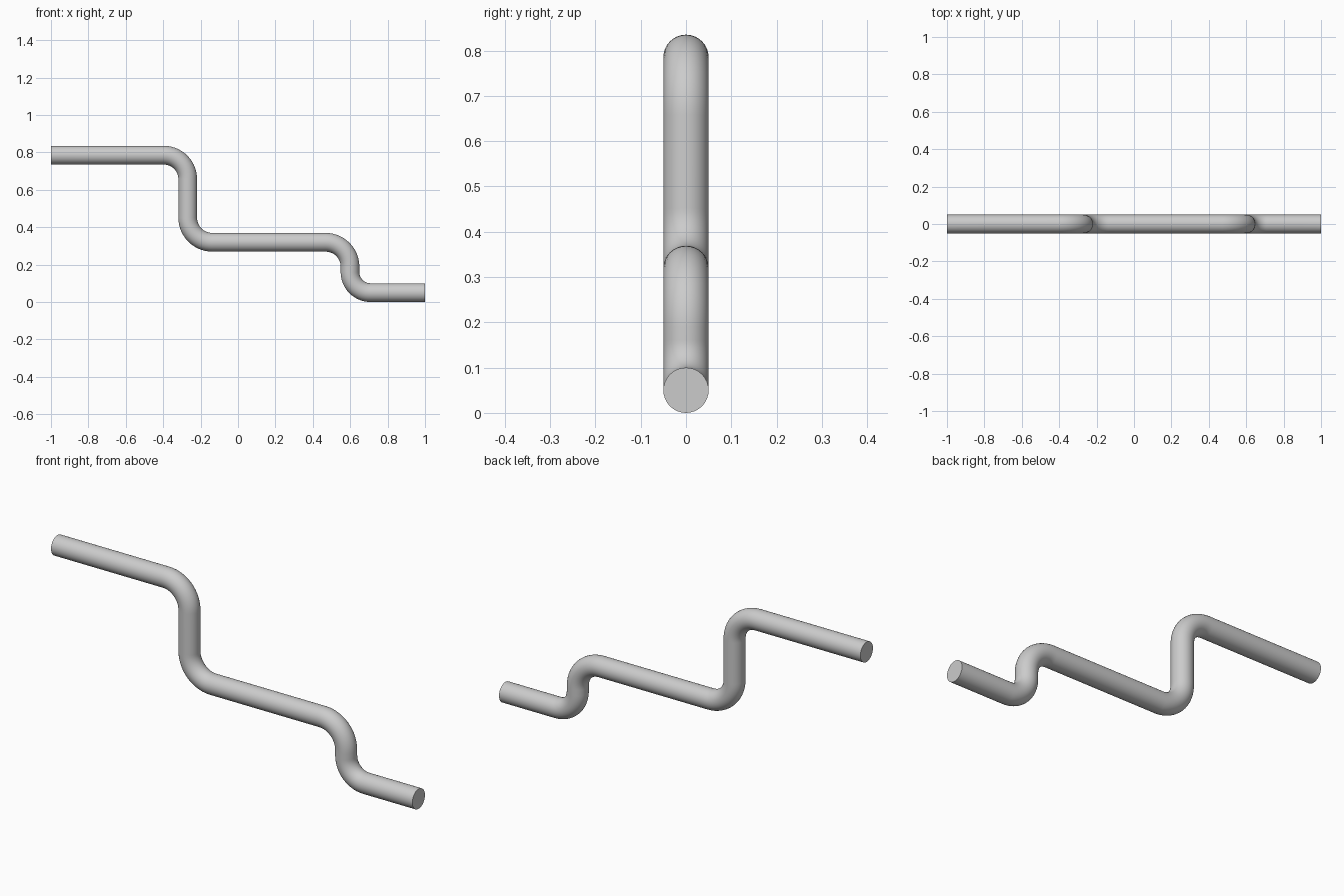
import bpy
import math
from mathutils import Vector

if "Cube" in bpy.data.objects:
    bpy.data.objects.remove(bpy.data.objects["Cube"])

TUBE_RADIUS = 0.05
ARC_STEPS = 14

# Centre line corners in the XZ plane: x, z, bend radius (0 = open end)
corners = [
    (-1.0, 0.785, 0), (-0.269, 0.785, 0.128), (-0.269, 0.319, 0.132),
    (0.599, 0.319, 0.13), (0.599, 0.05, 0.11), (1.0, 0.05, 0),
]


def rounded_path(pts):
    """Replace every right-angle corner with a circular bend."""
    path = []
    for i, (x, z, r) in enumerate(pts):
        p = Vector((x, 0, z))
        if r == 0:
            path.append(p)
            continue
        before = Vector((pts[i - 1][0], 0, pts[i - 1][1]))
        after = Vector((pts[i + 1][0], 0, pts[i + 1][1]))
        a, b = (before - p).normalized(), (after - p).normalized()
        centre = p + (a + b) * r
        for k in range(ARC_STEPS + 1):
            t = math.pi / 2 * k / ARC_STEPS
            path.append(centre - b * r * math.cos(t) - a * r * math.sin(t))
    return path


# Bent rod swept along the centre line
path = rounded_path(corners)
curve = bpy.data.curves.new("bent_rod", 'CURVE')
curve.dimensions = '3D'
curve.bevel_depth = TUBE_RADIUS
curve.bevel_resolution = 14
curve.use_fill_caps = True
spline = curve.splines.new('POLY')
spline.points.add(len(path) - 1)
for point, co in zip(spline.points, path):
    point.co = (*co, 1)
rod = bpy.data.objects.new("bent_rod", curve)
bpy.context.collection.objects.link(rod)

# Smooth sides with crisp end caps
bpy.context.view_layer.objects.active = rod
rod.select_set(True)
bpy.ops.object.convert(target='MESH')
bpy.ops.object.shade_smooth_by_angle(angle=math.radians(40))
